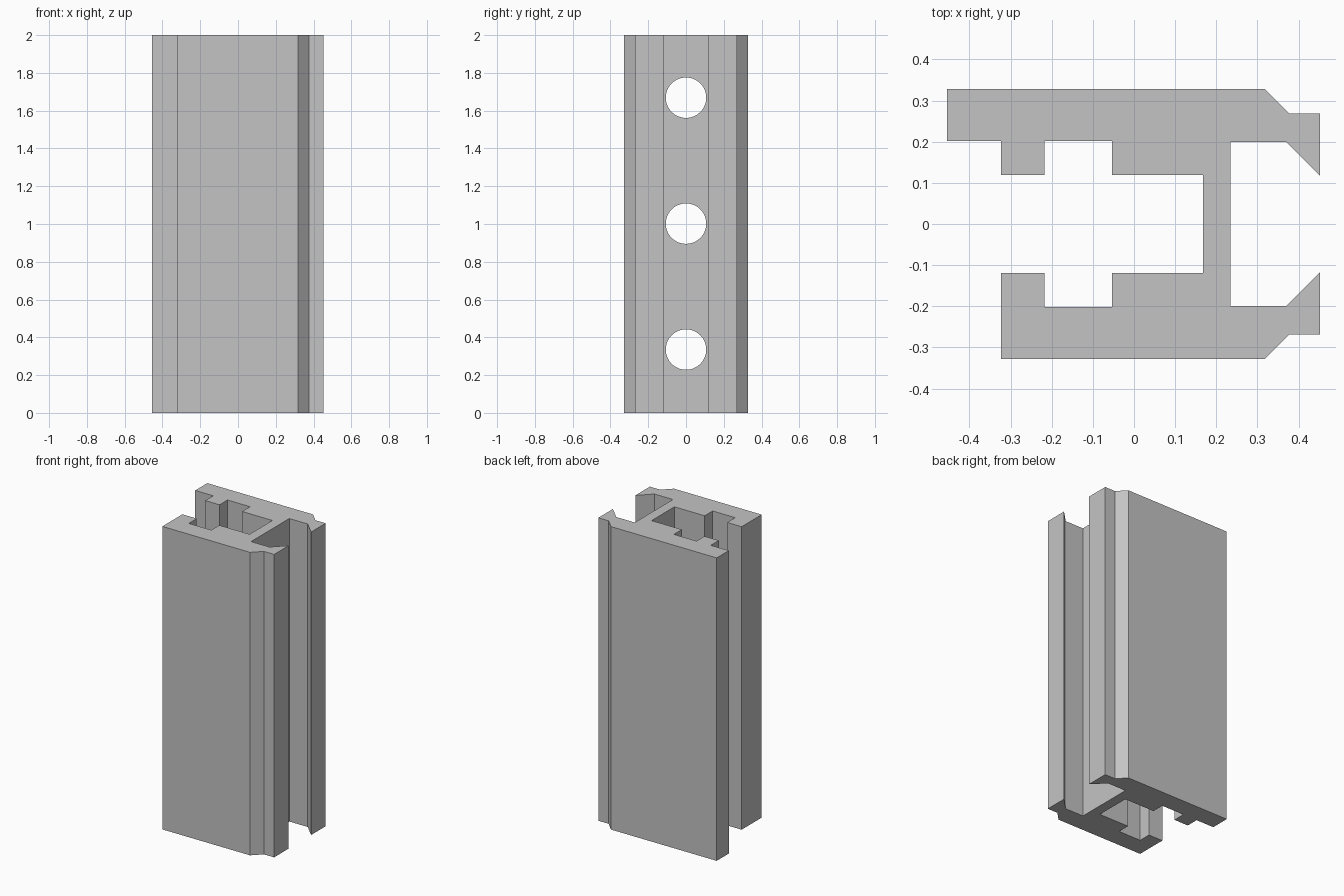
import bpy
import bmesh
from mathutils import Matrix

cube = bpy.data.objects.get("Cube")
if cube:
    bpy.data.objects.remove(cube, do_unlink=True)

HEIGHT = 2.0
HOLE_RADIUS = 0.107

# Material
metal = bpy.data.materials.new("grey metal")
metal.use_nodes = True
grey = (0.55, 0.55, 0.55, 1)
metal.diffuse_color = grey
metal.node_tree.nodes["Principled BSDF"].inputs["Base Color"].default_value = grey


def add_object(name, bm):
    bmesh.ops.recalc_face_normals(bm, faces=bm.faces)
    mesh = bpy.data.meshes.new(name)
    bm.to_mesh(mesh)
    bm.free()
    mesh.materials.append(metal)
    obj = bpy.data.objects.new(name, mesh)
    bpy.context.collection.objects.link(obj)
    return obj


# Half section: from the web's groove side, round the jaw, and back to the web's channel side
def half_section(tip_x):
    half = [(0.235, 0.199), (0.37, 0.199), (0.452, 0.117), (0.452, 0.269),
            (0.377, 0.269), (0.318, 0.328), (tip_x, 0.328)]
    if tip_x < -0.323:
        half += [(tip_x, 0.202), (-0.323, 0.202)]
    half += [(-0.323, 0.119), (-0.218, 0.119), (-0.218, 0.202),
             (-0.053, 0.202), (-0.053, 0.119), (0.168, 0.119)]
    return half


# Extruded rail: the back flange is longer than the front one
back = half_section(-0.454)
front = [(x, -y) for x, y in reversed(half_section(-0.323))]
bm = bmesh.new()
section = bm.faces.new([bm.verts.new((x, y, 0)) for x, y in back + front])
extrusion = bmesh.ops.extrude_face_region(bm, geom=[section])
top = [v for v in extrusion["geom"] if isinstance(v, bmesh.types.BMVert)]
bmesh.ops.translate(bm, verts=top, vec=(0, 0, HEIGHT))
rail = add_object("rail", bm)

# Three round holes through the web
bm = bmesh.new()
for i in range(3):
    z = HEIGHT * (2 * i + 1) / 6 + 0.002
    place = Matrix.Translation((0.2, 0, z)) @ Matrix.Rotation(1.5707963, 4, "Y")
    bmesh.ops.create_cone(bm, cap_ends=True, segments=64, radius1=HOLE_RADIUS,
                          radius2=HOLE_RADIUS, depth=0.2, matrix=place)
cutter = add_object("hole_cutter", bm)
cutter.hide_render = True
cutter.hide_set(True)

cut = rail.modifiers.new("web holes", "BOOLEAN")
cut.operation = "DIFFERENCE"
cut.solver = "EXACT"
cut.object = cutter

# Apply the cut and remove the cutter
bpy.context.view_layer.objects.active = rail
rail.select_set(True)
bpy.ops.object.modifier_apply(modifier=cut.name)
bpy.data.objects.remove(cutter, do_unlink=True)
bpy.ops.object.shade_smooth_by_angle()
